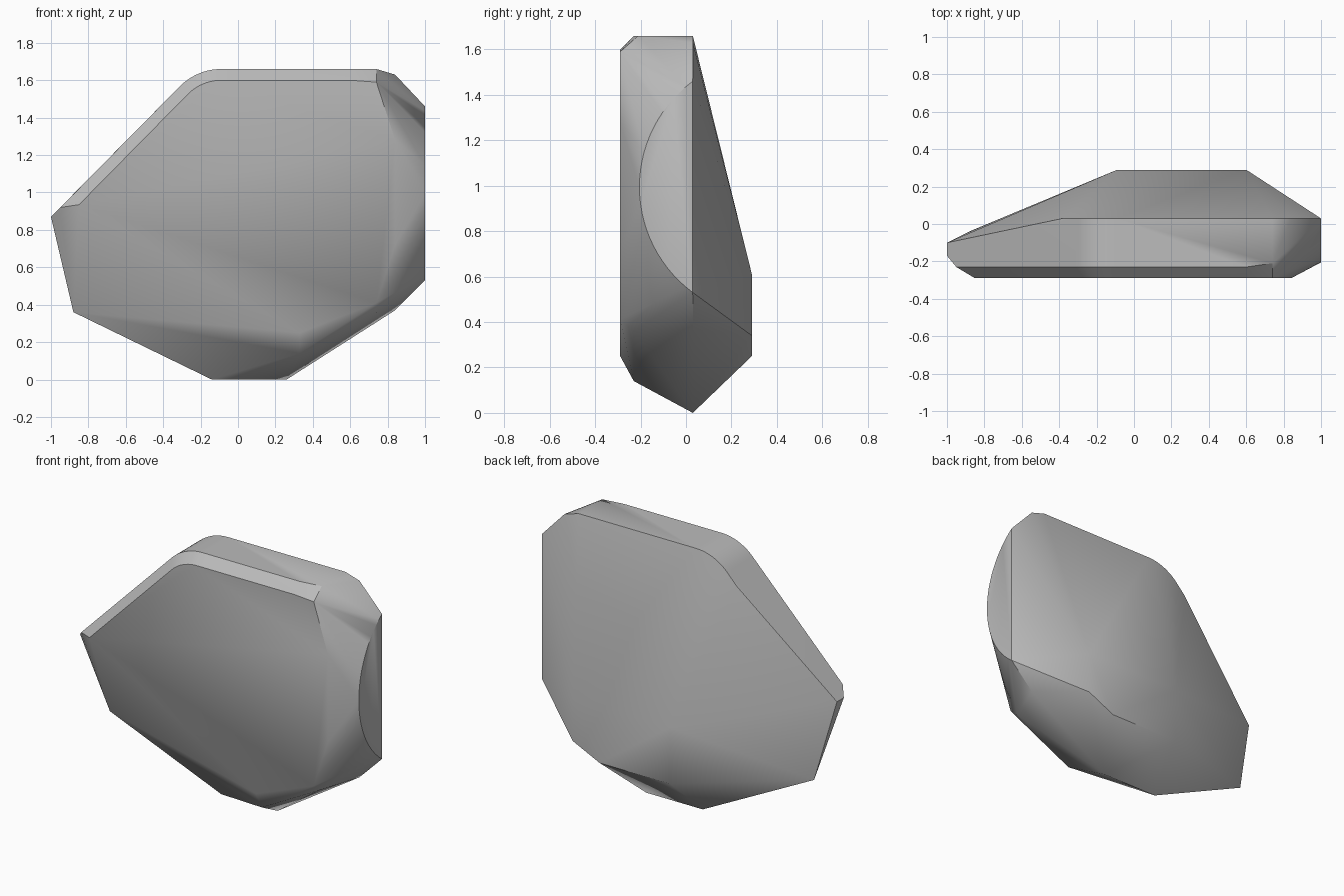
import bpy
import bmesh
from math import sin, cos, asin, pi, radians

cube = bpy.data.objects.get("Cube")
if cube:
    bpy.data.objects.remove(cube, do_unlink=True)

# Single stone grey
grey = bpy.data.materials.new("stone_grey")
grey.use_nodes = True
color = (0.5, 0.5, 0.5, 1)
grey.diffuse_color = color
grey.node_tree.nodes["Principled BSDF"].inputs["Base Color"].default_value = color


def shoulder(radius, y, steps=10):
    """Rounded corner between the sloping left edge and the flat top."""
    angles = [pi / 2 + pi / 4 * i / steps for i in range(steps + 1)]
    return [(-0.09 + radius * cos(a), y, 1.35 + radius * sin(a)) for a in angles]


def side_arc(steps=28):
    """Curved front border of the flat side face."""
    radius, half = 0.578, asin(0.465 / 0.578)
    angles = [half * (2 * i / steps - 1) for i in range(steps + 1)]
    return [(1, 0.373 - radius * cos(a), 0.995 + radius * sin(a)) for a in angles]


# Top rim, front chamfer and rounded shoulder
points = shoulder(0.31, 0.03) + shoulder(0.31, -0.23) + shoulder(0.25, -0.29)
points += side_arc()
points += [(-0.38, 0.03, 1.495), (0.74, 0.03, 1.66), (0.74, -0.21, 1.66),
           (0.6, -0.23, 1.66), (0.6, -0.29, 1.6), (0.74, -0.29, 1.59),
           (0.84, 0.03, 1.63)]
# Left tip and its lower corner
points += [(-1, -0.1, 0.87), (-1, -0.17, 0.87), (-0.95, -0.23, 0.92),
           (-0.85, -0.29, 0.935), (-0.88, -0.04, 0.36)]
# Front face, right and lower borders
points += [(0.84, -0.29, 1.28), (0.84, -0.29, 0.72), (0.74, -0.29, 0.41),
           (0.74, -0.23, 0.36), (0.33, -0.29, 0.25), (0.33, -0.23, 0.14)]
# Bottom ridge
points += [(-0.14, 0.03, 0), (0.26, 0.03, 0), (0.84, 0.03, 0.37)]
# Raised back plate
points += [(0.6, 0.29, 0.61), (0.6, 0.29, 0.34), (0.41, 0.29, 0.25),
           (-0.09, 0.29, 0.25), (-0.09, 0.29, 0.61)]

# Wrap the profile points in one convex body
bm = bmesh.new()
for p in points:
    bm.verts.new(p)
bmesh.ops.convex_hull(bm, input=bm.verts[:])
bmesh.ops.delete(bm, geom=[v for v in bm.verts if not v.link_faces], context="VERTS")
bmesh.ops.dissolve_limit(bm, angle_limit=radians(0.5), verts=bm.verts[:], edges=bm.edges[:])
bmesh.ops.recalc_face_normals(bm, faces=bm.faces[:])
mesh = bpy.data.meshes.new("stone_body")
bm.to_mesh(mesh)
bm.free()
mesh.materials.append(grey)

stone = bpy.data.objects.new("stone_body", mesh)
bpy.context.collection.objects.link(stone)
bpy.ops.object.select_all(action="DESELECT")
stone.select_set(True)
bpy.context.view_layer.objects.active = stone
bpy.ops.object.shade_smooth_by_angle(angle=radians(40))
